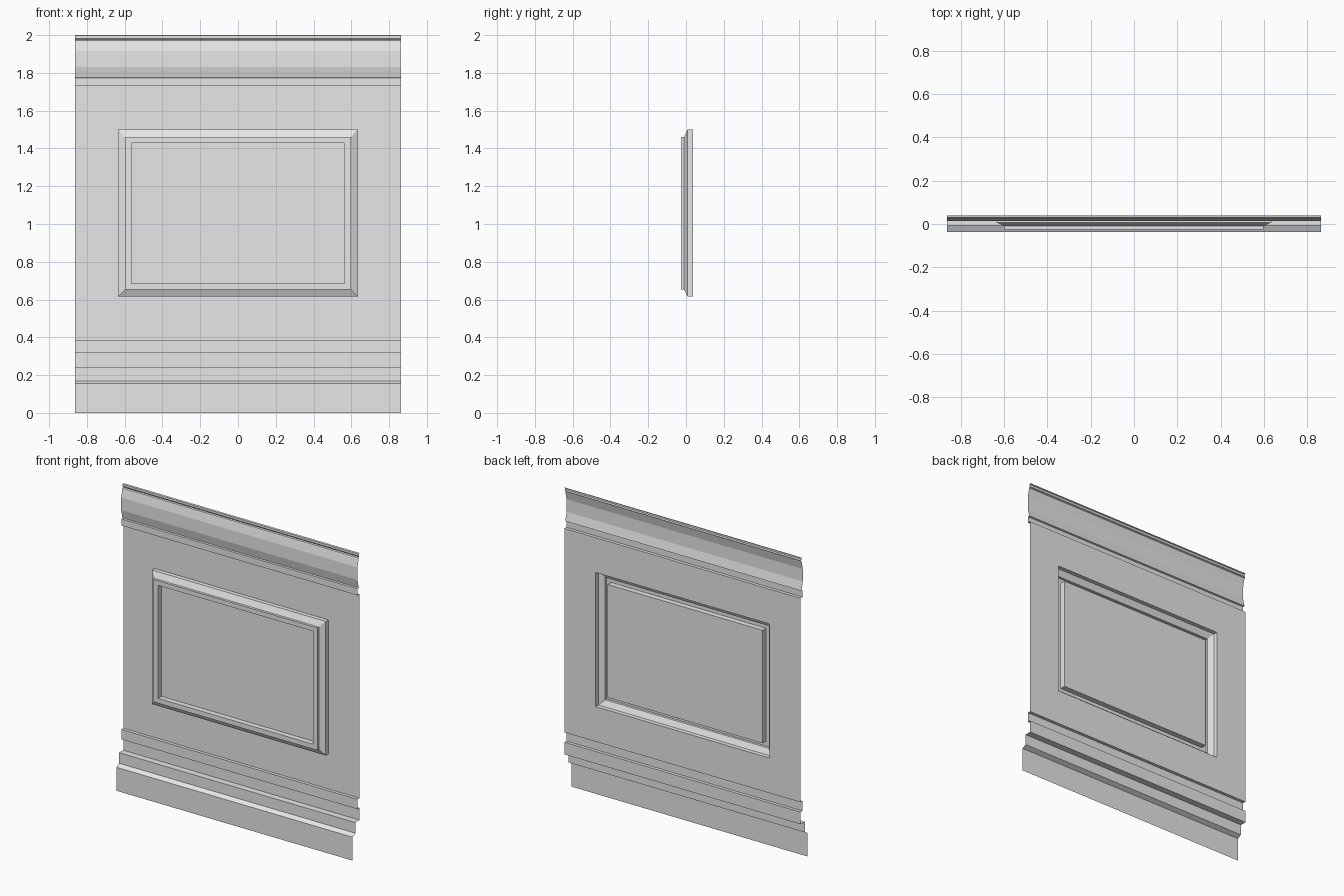
import bpy

if "Cube" in bpy.data.objects:
    bpy.data.objects.remove(bpy.data.objects["Cube"], do_unlink=True)

HALF = 0.862   # half the panel width
WALL = 0.036   # depth of the plain wall sheet
RAIL_TOP, RAIL_LOW = 1.73, 0.385

# Single paint colour
paint = bpy.data.materials.new("light_grey_paint")
paint.use_nodes = True
grey = (0.8, 0.8, 0.8, 1.0)
paint.diffuse_color = grey
paint.node_tree.nodes["Principled BSDF"].inputs["Base Color"].default_value = grey


def make_object(name, verts, faces):
    mesh = bpy.data.meshes.new(name)
    mesh.from_pydata(verts, [], faces)
    mesh.materials.append(paint)
    obj = bpy.data.objects.new(name, mesh)
    bpy.context.collection.objects.link(obj)
    return obj


def moulding(name, profile):
    """Sweep an open (y, z) profile, listed top down, across the width."""
    verts = [(x, y, z) for y, z in profile for x in (-HALF, HALF)]
    faces = [(2 * i, 2 * i + 2, 2 * i + 3, 2 * i + 1)
             for i in range(len(profile) - 1)]
    return make_object(name, verts, faces)


def nested_rings(name, rings, cap=False):
    """Join rectangles (half width, low z, high z, y) from outside to inside."""
    verts, faces = [], []
    for w, low, high, y in rings:
        verts += [(-w, y, low), (w, y, low), (w, y, high), (-w, y, high)]
    for r in range(len(rings) - 1):
        a, b = 4 * r, 4 * r + 4
        for i in range(4):
            j = (i + 1) % 4
            faces.append((a + i, a + j, b + j, b + i))
    if cap:
        last = len(verts) - 4
        faces.append(tuple(range(last, last + 4)))
    return make_object(name, verts, faces)


# Top moulding: small lip, faceted bulge, square rail
moulding("top_moulding", [
    (0.039, 2.0), (0.029, 1.997), (0.029, 1.983), (0.034, 1.976),
    (0.027, 1.972), (0.014, 1.915), (0.014, 1.832), (0.027, 1.775),
    (0.015, 1.773), (0.015, RAIL_TOP), (WALL, RAIL_TOP)])

# Skirting: square rail, recess, step, sloped cap and base board
moulding("skirting_board", [
    (WALL, RAIL_LOW), (0.015, RAIL_LOW), (0.015, 0.32), (WALL, 0.32),
    (WALL, 0.24), (-0.007, 0.24), (-0.007, 0.17), (-0.036, 0.155),
    (-0.036, 0.0)])

# Wall sheet, open behind the frame
outer = (0.634, 0.616, 1.5)
nested_rings("wall_sheet", [(HALF, RAIL_LOW, RAIL_TOP, WALL), (*outer, WALL)])

# Raised frame with bevelled outer edge, and the recessed panel inside it
middle = (0.597, 0.653, 1.46)
inner = (0.565, 0.685, 1.43)
nested_rings("panel_frame", [
    (*outer, WALL), (*outer, 0.008), (*middle, -0.01),
    (*middle, -0.026), (*inner, -0.026), (*inner, 0.01)])
nested_rings("centre_panel", [(*inner, 0.01)], cap=True)
